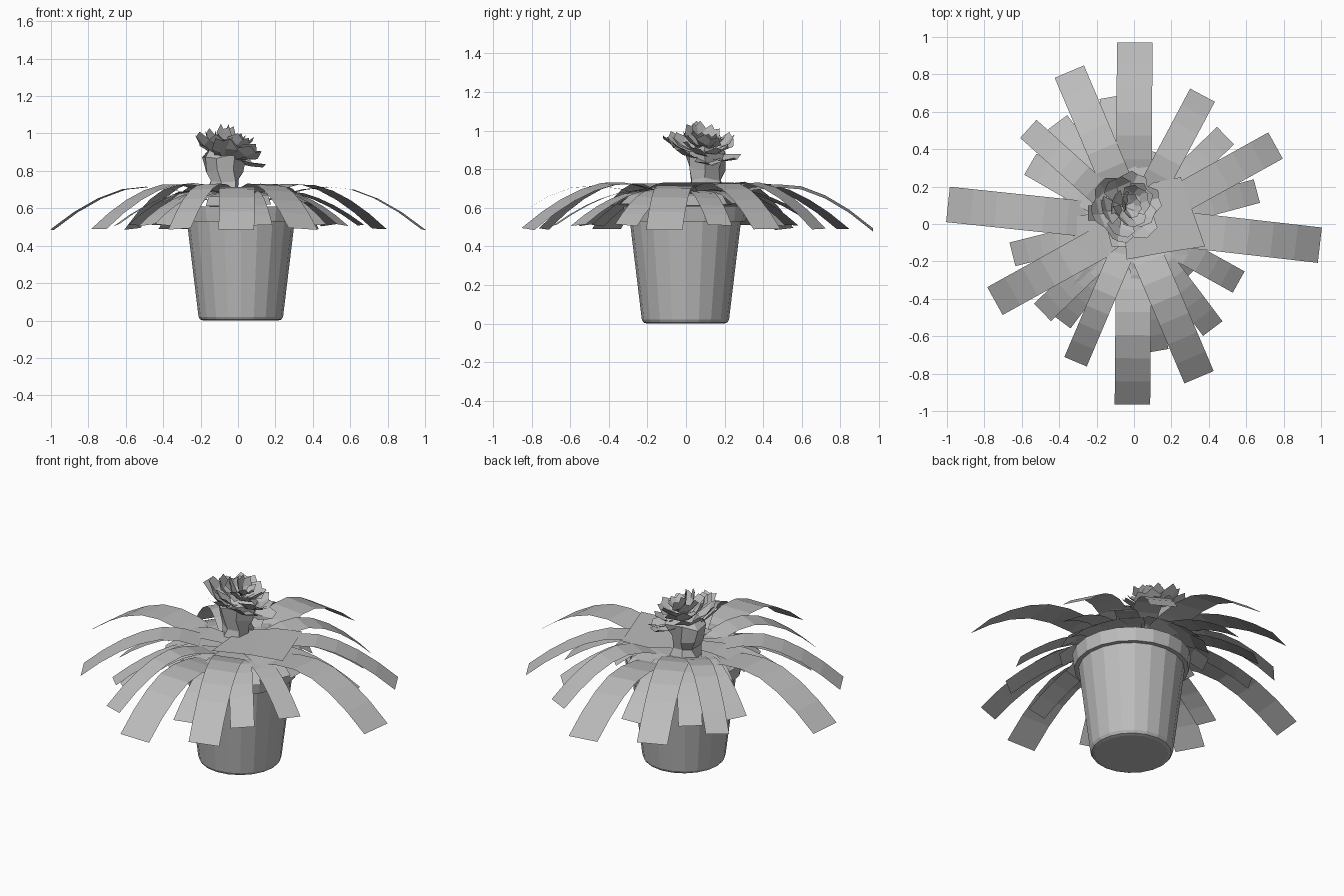
import bpy, bmesh, math, random
from mathutils import Vector, Matrix

cube = bpy.data.objects.get("Cube")
if cube:
    bpy.data.objects.remove(cube, do_unlink=True)
random.seed(11)

grey = bpy.data.materials.new("plain grey")
grey.use_nodes = True
grey.diffuse_color = (0.5, 0.5, 0.5, 1)
grey.node_tree.nodes["Principled BSDF"].inputs["Base Color"].default_value = (0.5, 0.5, 0.5, 1)


def finish(bm, name):
    mesh = bpy.data.meshes.new(name)
    bm.to_mesh(mesh)
    bm.free()
    mesh.materials.append(grey)
    obj = bpy.data.objects.new(name, mesh)
    bpy.context.scene.collection.objects.link(obj)
    return obj


def lathe(name, profile, centre, sides):
    """Turn (radius, height) points about a vertical axis, capping both ends."""
    bm = bmesh.new()
    rings = []
    for r, z in profile:
        rings.append([bm.verts.new((centre[0] + r * math.cos(i * math.tau / sides),
                                    centre[1] + r * math.sin(i * math.tau / sides), z))
                      for i in range(sides)])
    for a, b in zip(rings, rings[1:]):
        for i in range(sides):
            j = (i + 1) % sides
            bm.faces.new((a[i], a[j], b[j], b[i]))
    bm.faces.new(rings[0][::-1])
    bm.faces.new(rings[-1])
    return finish(bm, name)


def strip(bm, rows):
    """Skin a sheet over rows of points."""
    grid = [[bm.verts.new(p) for p in row] for row in rows]
    for a, b in zip(grid, grid[1:]):
        for i in range(len(a) - 1):
            bm.faces.new((a[i], a[i + 1], b[i + 1], b[i]))


# Pot with a rolled foot, a thick rim and the soil inside
lathe("pot", [(0.2, 0), (0.217, 0.005), (0.226, 0.02), (0.288, 0.53), (0.312, 0.53),
              (0.322, 0.61), (0.295, 0.61), (0.29, 0.58)], (0.015, -0.003), 20)


# Arching leaves, (angle, reach, width), each rising to a crest and drooping to its tip
def leaf(name, angle, reach, width):
    bm = bmesh.new()
    turn = Matrix.Rotation(math.radians(angle), 3, 'Z')
    if reach > 0.95:
        crest, top, start, tip = 0.52, 0.715, 0.62, 0.485
    elif reach > 0.75:
        crest, top, start, tip = 0.38, 0.73, 0.65, 0.49
    else:
        crest, top, start, tip = 0.26, 0.69, 0.66, 0.51
    roll = random.uniform(-0.05, 0.05)
    rows = []
    for i in range(8):
        r = 0.1 + (reach - 0.1) * i / 7
        if r < crest:
            z = top - (top - start) * ((crest - r) / (crest - 0.1)) ** 2
        else:
            z = top - (top - tip) * ((r - crest) / (reach - crest)) ** 1.7
        rows.append([turn @ Vector((r, s * width / 2, z + s * roll * width)) for s in (-1, 1)])
    strip(bm, rows)
    finish(bm, name)


leaves = [(-6.5, 1.0, 0.19), (174, 1.0, 0.19), (89.8, 0.97, 0.19), (-90.5, 0.965, 0.19),
          (113, 0.885, 0.17), (29, 0.865, 0.16), (-67, 0.89, 0.17), (-151, 0.85, 0.17),
          (62, 0.78, 0.15), (-113, 0.8, 0.13), (138, 0.76, 0.13),
          (15, 0.68, 0.13), (-29, 0.64, 0.13), (-53, 0.7, 0.13), (-80, 0.69, 0.13),
          (-127, 0.65, 0.13), (-136, 0.68, 0.13), (-166, 0.67, 0.13),
          (150, 0.64, 0.13), (127, 0.68, 0.13), (100, 0.69, 0.13), (44, 0.68, 0.13)]
for n, spec in enumerate(leaves):
    leaf(f"leaf_{n + 1}", *spec)

# Crown of short inner leaves closing the middle of the rosette
bm = bmesh.new()
for i in range(14):
    turn = Matrix.Rotation(i * math.tau / 14 + random.uniform(-0.1, 0.1), 3, 'Z')
    lift = random.uniform(-0.01, 0.015)
    strip(bm, [[turn @ Vector((r, s * w, z + lift)) for s in (-1, 1)]
               for r, w, z in ((0.02, 0.05, 0.68), (0.2, 0.075, 0.69),
                               (0.32, 0.075, 0.67), (0.4, 0.07, 0.62))])
finish(bm, "crown_leaves")

# Broad flat leaf lying on the crown
bm = bmesh.new()
strip(bm, [[Vector(p) for p in row] for row in (
    ((-0.04, -0.19, 0.705), (-0.06, 0.1, 0.71)),
    ((0.18, -0.15, 0.725), (0.1, 0.22, 0.72)),
    ((0.38, -0.12, 0.73), (0.25, 0.25, 0.73)))])
finish(bm, "broad_leaf")

# Angular flower stem and flaring cup
stem = lathe("flower_stem", [(0.095, 0.69), (0.085, 0.75), (0.1, 0.8), (0.115, 0.88), (0.06, 0.92)],
             (-0.08, 0.105), 7)
for v in stem.data.vertices:
    v.co += Vector([random.uniform(-0.015, 0.015) for k in range(3)])

# Folded petals in rings: (count, start radius, end radius, start height, end height, half width)
bm = bmesh.new()
tilt = (Matrix.Translation((-0.05, 0.09, 0.905)) @ Matrix.Rotation(math.radians(18), 4, 'Y')
        @ Matrix.Rotation(math.radians(-8), 4, 'X'))
rings = [(6, 0.04, 0.19, -0.05, 0.01, 0.085), (5, 0.03, 0.155, -0.03, 0.05, 0.08),
         (5, 0.02, 0.11, 0.0, 0.085, 0.07), (4, 0.0, 0.06, 0.02, 0.105, 0.05)]
for k, (count, r0, r1, z0, z1, w) in enumerate(rings):
    for i in range(count):
        a = (i + 0.5 * k) * math.tau / count + random.uniform(-0.3, 0.3)
        m = tilt @ Matrix.Rotation(a, 4, 'Z') @ Matrix.Rotation(random.uniform(-0.25, 0.25), 4, 'X')
        reach = r1 * random.uniform(0.85, 1.1)
        top = z1 + random.uniform(-0.03, 0.015)
        mid = (r0 + reach) * 0.6
        strip(bm, [[m @ Vector((r, s * h, z + abs(s) * 0.02)) for s in (-1, 0, 1)]
                   for r, h, z in ((r0, w * 0.4, z0), (mid, w, (z0 + top) / 2),
                                   (reach, w * 0.5, top))])
finish(bm, "flower_petals")

# Upright sepals on the front and right sides of the flower
bm = bmesh.new()
strip(bm, [[Vector((x + s * 0.04, y, z + abs(s) * 0.015)) for s in (-1, 0, 1)]
           for x, y, z in ((-0.08, 0.06, 0.86), (-0.1, -0.04, 0.9), (-0.08, -0.12, 0.96))])
strip(bm, [[Vector((x, y + s * 0.04, z)) for s in (-1, 0, 1)]
           for x, y, z in ((-0.12, 0.08, 0.85), (-0.19, 0.06, 0.92), (-0.245, 0.06, 0.98))])
finish(bm, "flower_sepals")
